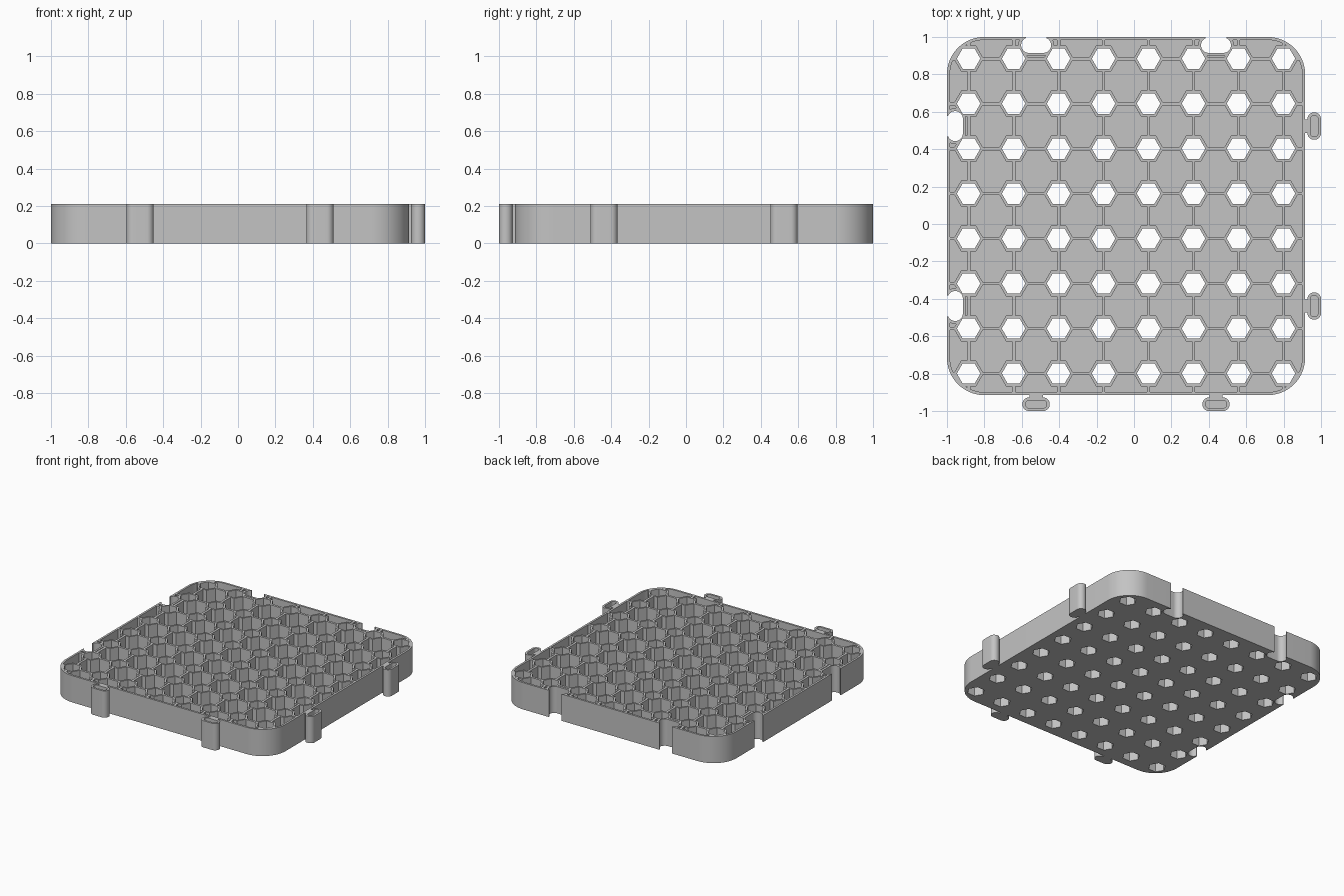
import bpy, bmesh
from math import cos, sin, pi

if "Cube" in bpy.data.objects:
    bpy.data.objects.remove(bpy.data.objects["Cube"], do_unlink=True)

HEIGHT, FLOOR, WALL = 0.21, 0.02, 0.016
LOW, HIGH = -1.0, 0.915            # body limits on x; mirrored on y
PITCH, CELLS = 0.2405, 8
MID = (LOW + HIGH) / 2
steps = [(i - (CELLS - 1) / 2) * PITCH for i in range(CELLS)]
CENTRES_X = [MID + s for s in steps]
CENTRES_Y = [-MID + s for s in steps]
JOINTS = [-2 * PITCH, 2 * PITCH]

grey = bpy.data.materials.new("light grey plastic")
grey.use_nodes = True
colour = (0.55, 0.55, 0.55, 1)
grey.diffuse_color = colour
grey.node_tree.nodes["Principled BSDF"].inputs["Base Color"].default_value = colour


def rounded_rect(x0, x1, y0, y1, r, seg=12):
    pts = []
    corners = [(x1 - r, y1 - r), (x0 + r, y1 - r), (x0 + r, y0 + r), (x1 - r, y0 + r)]
    for k, (cx, cy) in enumerate(corners):
        for i in range(seg + 1):
            a = (k + i / seg) * pi / 2
            pts.append((cx + r * cos(a), cy + r * sin(a)))
    return pts


def rect(x0, x1, y0, y1):
    return [(x0, y0), (x1, y0), (x1, y1), (x0, y1)]


def hexagon(cx, cy, r):
    return [(cx + r * cos(k * pi / 3), cy + r * sin(k * pi / 3)) for k in range(6)]


def prisms(name, outlines, z0, z1):
    """One object made of upright prisms with the given outlines."""
    bm = bmesh.new()
    for pts in outlines:
        low = [bm.verts.new((x, y, z0)) for x, y in pts]
        top = [bm.verts.new((x, y, z1)) for x, y in pts]
        bm.faces.new(low[::-1])
        bm.faces.new(top)
        for i in range(len(pts)):
            j = (i + 1) % len(pts)
            bm.faces.new((low[i], low[j], top[j], top[i]))
    bm.normal_update()
    mesh = bpy.data.meshes.new(name)
    bm.to_mesh(mesh)
    bm.free()
    mesh.materials.append(grey)
    obj = bpy.data.objects.new(name, mesh)
    bpy.context.collection.objects.link(obj)
    return obj


def activate(obj):
    bpy.ops.object.select_all(action='DESELECT')
    obj.select_set(True)
    bpy.context.view_layer.objects.active = obj


def combine(obj, other, operation='DIFFERENCE'):
    """Apply a boolean and discard the helper."""
    mod = obj.modifiers.new("boolean", 'BOOLEAN')
    mod.object, mod.operation = other, operation
    mod.solver, mod.use_self = 'EXACT', True
    activate(obj)
    bpy.ops.object.modifier_apply(modifier=mod.name)
    bpy.data.objects.remove(other, do_unlink=True)


def swap(pts):
    """Mirror an outline across the diagonal from back left to front right."""
    return [(-y, -x) for x, y in pts][::-1]


# Notches on the left edge, repeated on the back edge
def notch(y, grow=0.0):
    return rounded_rect(LOW + 0.003 - grow, LOW + 0.085 + grow,
                        y - 0.08 - grow, y + 0.08 + grow, 0.0405 + grow)


notches, surrounds = [], []
for j in JOINTS:
    y = -MID + j
    mouth = rect(LOW - 0.05, LOW + 0.03, y - 0.055, y + 0.055)
    for shape in (notch(y), mouth):
        notches += [shape, swap(shape)]
    surrounds += [notch(y, WALL), swap(notch(y, WALL))]

# Body shell: rounded tray, hexagonal walls and a grid of ribs
body = prisms("tray_body", [rounded_rect(LOW, HIGH, -HIGH, -LOW, 0.2, 20)], 0, HEIGHT)
cavity = prisms("cavity", [rounded_rect(LOW + WALL, HIGH - WALL, -HIGH + WALL,
                                        -LOW - WALL, 0.2 - WALL, 20)], FLOOR, HEIGHT + 0.05)
half = 0.009
ribs = [hexagon(x, y, 0.08) for x in CENTRES_X for y in CENTRES_Y]
ribs += [rect(x - half, x + half, -1.1, 1.1) for x in CENTRES_X]
ribs += [rect(-1.1, 1.1, y - half, y + half) for y in CENTRES_Y]
combine(cavity, prisms("ribs", ribs + surrounds, -0.05, HEIGHT + 0.1))
combine(body, cavity)

# Through holes and notches
holes = [hexagon(x, y, 0.063) for x in CENTRES_X for y in CENTRES_Y]
combine(body, prisms("holes", holes, -0.1, HEIGHT + 0.1))
combine(body, prisms("notches", notches, -0.1, HEIGHT + 0.1))
parts = [body]

# Hollow connector tabs on the right edge, repeated on the front edge
for n, j in enumerate(JOINTS):
    y = -MID + j
    head = rounded_rect(HIGH + 0.012, 1.0, y - 0.073, y + 0.073, 0.036)
    neck = rect(HIGH - 0.01, HIGH + 0.035, y - 0.036, y + 0.036)
    pocket = rounded_rect(HIGH + 0.028, 1.0 - WALL, y - 0.057, y + 0.057, 0.02)
    for side, turn in (("side", lambda p: p), ("front", swap)):
        tab = prisms(f"{side}_connector_{n + 1}", [turn(head)], 0, HEIGHT)
        combine(tab, prisms("neck", [turn(neck)], 0, HEIGHT), 'UNION')
        combine(tab, prisms("pocket", [turn(pocket)], FLOOR, HEIGHT + 0.1))
        parts.append(tab)

for part in parts:
    activate(part)
    bpy.ops.object.shade_smooth_by_angle(angle=pi / 6)
